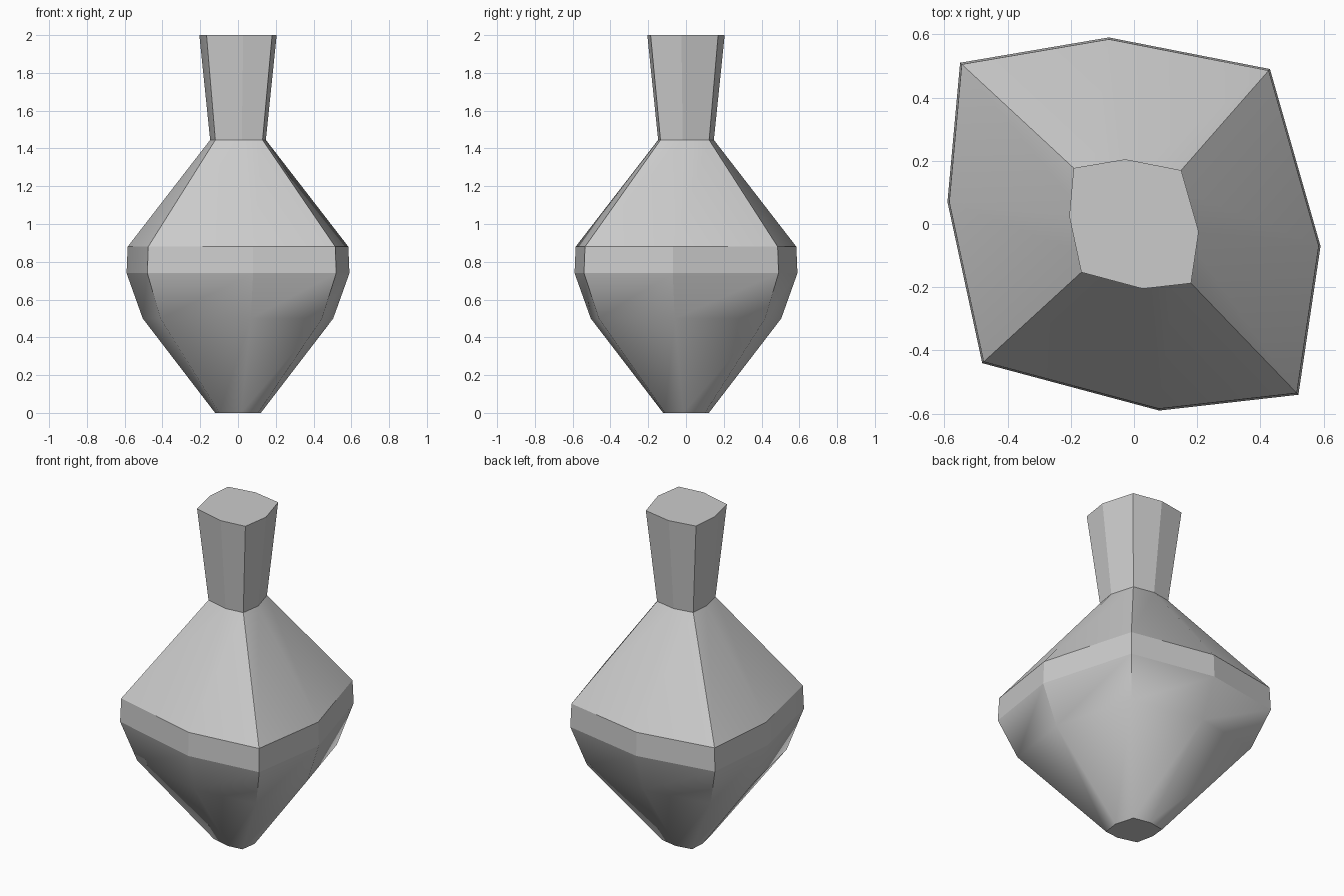
import bpy
import bmesh
import math

cube = bpy.data.objects.get("Cube")
if cube:
    bpy.data.objects.remove(cube, do_unlink=True)

# Single grey material
grey = bpy.data.materials.new("light grey")
grey.use_nodes = True
colour = (0.6, 0.6, 0.6, 1)
grey.diffuse_color = colour
grey.node_tree.nodes["Principled BSDF"].inputs["Base Color"].default_value = colour

# Uneven eight-sided cross-section, corners at odd positions
section = [(0.08, -0.59), (0.52, -0.54), (0.59, -0.07), (0.43, 0.49),
           (-0.08, 0.59), (-0.55, 0.51), (-0.59, 0.07), (-0.48, -0.44)]

# Height and scale of each ring: tip, belly, band, neck, handle top
levels = [(0, 0.205), (0.5, 0.855), (0.74, 1.0),
          (0.88, 0.99), (1.445, 0.25), (2.0, 0.347)]

bm = bmesh.new()
rings = [[bm.verts.new((x * s, y * s, z)) for x, y in section] for z, s in levels]
count = len(section)

# Side walls and end caps
for low, high in zip(rings, rings[1:]):
    for i in range(count):
        j = (i + 1) % count
        bm.faces.new((low[i], low[j], high[j], high[i]))
bm.faces.new(list(reversed(rings[0])))
bm.faces.new(rings[-1])
bm.normal_update()

# Crisp edges everywhere except the rounded lower body
for face in bm.faces:
    face.smooth = True
for edge in bm.edges:
    edge.smooth = edge.calc_face_angle() < math.radians(20)
for a, b in zip(rings[0], rings[1]):
    bm.edges.get((a, b)).smooth = True
for i in range(count):
    bm.edges.get((rings[1][i], rings[1][(i + 1) % count])).smooth = True
    bm.edges.get((rings[2][i], rings[2][(i + 1) % count])).smooth = False

mesh = bpy.data.meshes.new("spinning_top")
bm.to_mesh(mesh)
bm.free()
mesh.materials.append(grey)
top = bpy.data.objects.new("spinning_top", mesh)
bpy.context.collection.objects.link(top)
